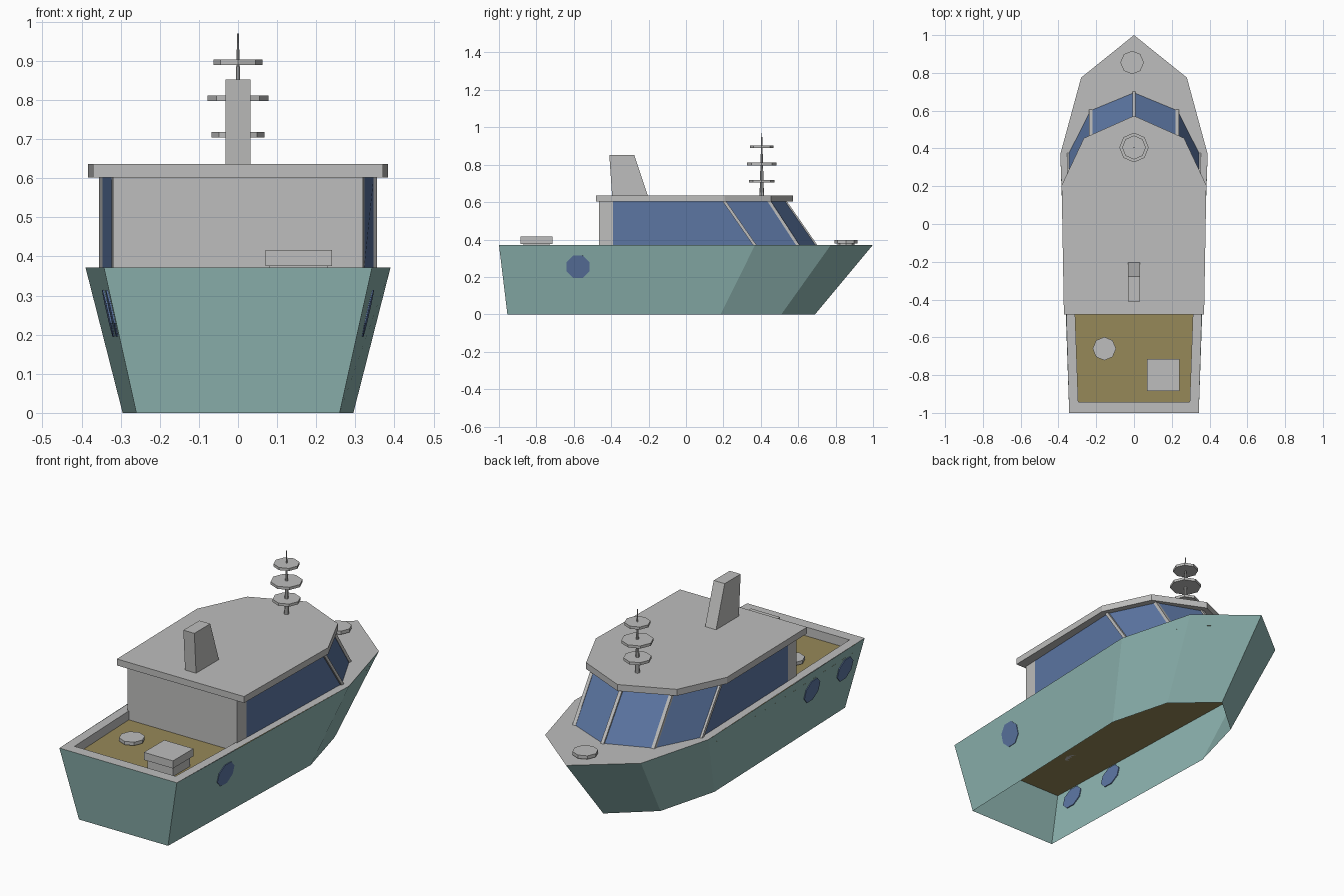
import bpy, bmesh, math
from mathutils import Vector, Matrix

if "Cube" in bpy.data.objects:
    bpy.data.objects.remove(bpy.data.objects["Cube"])


def material(name, rgb):
    m = bpy.data.materials.new(name)
    lin = [((c / 255 + 0.055) / 1.055) ** 2.4 for c in rgb]
    m.diffuse_color = (*lin, 1)
    m.use_nodes = True
    m.node_tree.nodes["Principled BSDF"].inputs["Base Color"].default_value = m.diffuse_color
    return m


TEAL = material("teal_hull", (143, 182, 178))
GREY = material("light_grey", (190, 190, 189))
BROWN = material("brown_deck", (150, 136, 88))
BLUE = material("blue_glass", (92, 118, 163))


def add(name, bm, *mats, fix=True):
    if fix:
        bmesh.ops.recalc_face_normals(bm, faces=bm.faces)
    me = bpy.data.meshes.new(name)
    bm.to_mesh(me)
    bm.free()
    for m in mats:
        me.materials.append(m)
    ob = bpy.data.objects.new(name, me)
    bpy.context.collection.objects.link(ob)
    return ob


def mirrored(half):
    """Stern-to-bow half outline -> closed outline."""
    return half + [(-x, y) for x, y in reversed(half) if x > 0]


def loft(low, z0, high, z1, caps=True):
    bm = bmesh.new()
    a = [bm.verts.new((x, y, z0)) for x, y in low]
    b = [bm.verts.new((x, y, z1)) for x, y in high]
    n = len(a)
    for i in range(n):
        j = (i + 1) % n
        bm.faces.new((a[i], a[j], b[j], b[i]))
    if caps:
        bm.faces.new(a[::-1])
        bm.faces.new(b)
    return bm


def rect(x0, x1, y0, y1):
    return [(x0, y0), (x1, y0), (x1, y1), (x0, y1)]


def box(name, x0, x1, y0, y1, z0, z1, mat):
    r = rect(x0, x1, y0, y1)
    return add(name, loft(r, z0, r, z1), mat)


def drum(name, x, y, z0, z1, r0, r1=None, mat=GREY, sides=8):
    bm = bmesh.new()
    bmesh.ops.create_cone(bm, cap_ends=True, segments=sides, radius1=r0,
                          radius2=r0 if r1 is None else r1, depth=z1 - z0,
                          matrix=Matrix.Translation((x, y, (z0 + z1) / 2)))
    return add(name, bm, mat)


# Hull: sheet with open bottom
RIM, DECK = 0.372, 0.325
low = [(0.26, -0.955), (0.295, 0.185), (0.208, 0.51), (0, 0.69)]
high = [(0.343, -1), (0.39, 0.37), (0.28, 0.775), (0, 1)]
add("hull", loft(mirrored(low), 0, mirrored(high), RIM, caps=False), TEAL, fix=False)

# Deck: brown sheet across the inside of the hull
t = DECK / RIM
mid = [(a[0] + (b[0] - a[0]) * t, a[1] + (b[1] - a[1]) * t) for a, b in zip(low, high)]
bm = bmesh.new()
bm.faces.new([bm.verts.new((x, y, DECK)) for x, y in mirrored(mid)])
add("main_deck", bm, BROWN, fix=False)

# Foredeck and gunwale: flat cap around the stern well
BREAK = -0.465
bm = bmesh.new()
fore = mirrored([(0.359, BREAK)] + high[1:])
bm.faces.new([bm.verts.new((x, y, RIM)) for x, y in fore])
outer = [(0.359, BREAK), (0.343, -1), (-0.343, -1), (-0.359, BREAK)]
inner = [(0.312, BREAK), (0.295, -0.942), (-0.295, -0.942), (-0.312, BREAK)]
for i in range(3):
    bm.faces.new([bm.verts.new((x, y, RIM)) for x, y in
                  (outer[i + 1], outer[i], inner[i], inner[i + 1])])
add("foredeck_and_gunwale", bm, GREY, fix=False)

# Inner walls of the stern well
add("well_walls", loft(inner[::-1], RIM, inner[::-1], DECK, caps=False), GREY, fix=False)

# Cabin: glass sides and front, grey aft end
aft = [(0.32, BREAK), (0.323, -0.39)]
cab_low = aft + [(0.347, 0.37), (0.23, 0.60), (0, 0.695)]
cab_high = aft + [(0.347, 0.21), (0.23, 0.45), (0, 0.535)]
ZR = 0.602
bm = loft(mirrored(cab_low), RIM, mirrored(cab_high), ZR)
bmesh.ops.recalc_face_normals(bm, faces=bm.faces)
for f in bm.faces:
    if f.calc_center_median().y > -0.3 and abs(f.normal.z) < 0.9:
        f.material_index = 1
add("cabin", bm, GREY, BLUE)

# Window mullions on the forward cabin corners
for i in (2, 3, 4):
    for s in ((1, -1) if i < 4 else (1,)):
        (x0, y0), (x1, y1) = cab_low[i], cab_high[i]
        w, d = 0.009, 0.013
        add("window_mullion", loft(rect(s * x0 - w, s * x0 + w, y0 - d, y0 + 0.006), RIM,
                                   rect(s * x1 - w, s * x1 + w, y1 - d, y1 + 0.006), ZR), GREY)

# Roof slab
roof = mirrored([(0.371, -0.48), (0.383, 0.205), (0.265, 0.455), (0, 0.573)])
add("cabin_roof", loft(roof, ZR, roof, 0.636), GREY)

# Funnel with raked front
add("funnel", loft(rect(-0.032, 0.032, -0.395, -0.203), 0.63,
                   rect(-0.032, 0.032, -0.41, -0.277), 0.852), GREY)

# Mast with three discs
MY = 0.405
drum("mast_pole", 0, MY, 0.63, 0.97, 0.012, 0.002)
for z, r in ((0.711, 0.068), (0.804, 0.078), (0.897, 0.063)):
    drum("mast_disc", 0, MY, z - 0.007, z + 0.007, r)

# Capstans on foredeck and stern deck
for x, y, z in ((-0.01, 0.855, RIM), (-0.157, -0.66, DECK)):
    drum("capstan_base", x, y, z, z + 0.012, 0.045)
    drum("capstan_cap", x, y, z + 0.008, z + 0.026, 0.062)

# Stern locker with lid
box("locker", 0.08, 0.23, -0.87, -0.73, DECK, 0.378, GREY)
box("locker_lid", 0.07, 0.24, -0.885, -0.715, 0.376, 0.416, GREY)

# Portholes: thin plates lying on the hull sides
p0, p1 = Vector((0.26, -0.955, 0)), Vector((0.295, 0.185, 0))
q0 = Vector((0.343, -1, RIM))
n = (p1 - p0).cross(q0 - p0).normalized()
for s, y in ((1, -0.577), (-1, -0.577), (-1, -0.865)):
    z = 0.255
    x = p0.x - (n.y * (y - p0.y) + n.z * z) / n.x
    normal = Vector((s * n.x, n.y, n.z))
    rot = normal.to_track_quat('Z', 'Y').to_matrix().to_4x4()
    bm = bmesh.new()
    bmesh.ops.create_cone(bm, cap_ends=True, segments=8, radius1=0.066, radius2=0.066, depth=0.009,
                          matrix=Matrix.Translation((s * x, y, z)) @ rot
                          @ Matrix.Rotation(math.pi / 8, 4, 'Z'))
    add("porthole", bm, BLUE)
